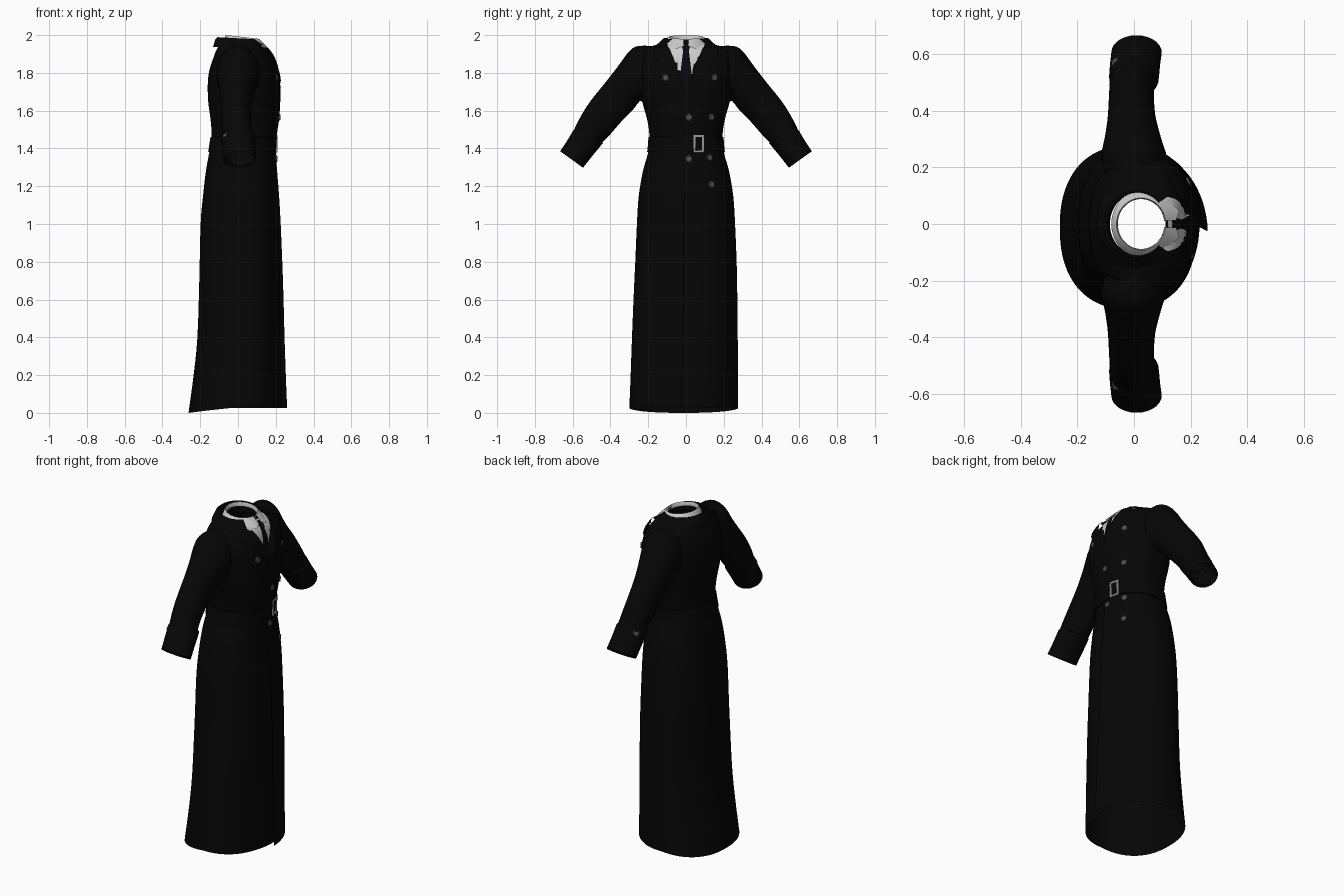
import bpy, bmesh, math
from mathutils import Vector

if "Cube" in bpy.data.objects:
    bpy.data.objects.remove(bpy.data.objects["Cube"])

def mat(name, c):
    m = bpy.data.materials.new(name)
    m.diffuse_color = (*c, 1)
    m.use_nodes = True
    m.node_tree.nodes["Principled BSDF"].inputs["Base Color"].default_value = m.diffuse_color
    return m

BLACK = mat("coat_black", (0.0018, 0.0018, 0.0018))
TIE = mat("tie_black", (0.002, 0.002, 0.004))
SHIRT = mat("shirt_white", (0.60, 0.60, 0.61))
BUTTON = mat("button_grey", (0.09, 0.09, 0.09))
METAL = mat("buckle_metal", (0.36, 0.35, 0.33))

def grid(name, rows, m, closed=False, angle=50):
    """Skin a list of equally long point rows."""
    bm = bmesh.new()
    vs = [[bm.verts.new(p) for p in r] for r in rows]
    n = len(rows[0])
    for a, b in zip(vs, vs[1:]):
        for i in range(n if closed else n - 1):
            j = (i + 1) % n
            bm.faces.new((a[i], a[j], b[j], b[i]))
    bmesh.ops.recalc_face_normals(bm, faces=bm.faces)
    me = bpy.data.meshes.new(name)
    bm.to_mesh(me)
    bm.free()
    me.materials.append(m)
    o = bpy.data.objects.new(name, me)
    bpy.context.collection.objects.link(o)
    bpy.ops.object.select_all(action='DESELECT')
    o.select_set(True)
    bpy.context.view_layer.objects.active = o
    bpy.ops.object.shade_smooth_by_angle(angle=math.radians(angle))
    return o

def resample(rows, k):
    """Catmull-Rom through rows of numbers."""
    out = []
    for i in range(len(rows) - 1):
        p = [rows[max(0, min(len(rows) - 1, i + d))] for d in (-1, 0, 1, 2)]
        for s in range(k):
            t = s / k
            out.append([0.5 * (2*b + (c-a)*t + (2*a-5*b+4*c-d)*t*t + (3*b-a-3*c+d)*t**3)
                        for a, b, c, d in zip(*p)])
    return out + [list(rows[-1])]

# body sections: z, back x, front x, half width
BODY = resample([
    (0.0, -.262, .222, .288), (.2, -.235, .22, .284), (.4, -.215, .218, .28),
    (.7, -.205, .217, .272), (1.0, -.198, .212, .26), (1.15, -.185, .207, .25),
    (1.28, -.17, .2, .228), (1.38, -.152, .195, .2), (1.46, -.14, .2, .193),
    (1.55, -.145, .213, .205), (1.65, -.158, .22, .232), (1.75, -.16, .22, .245),
    (1.82, -.15, .208, .25), (1.88, -.13, .18, .245), (1.92, -.115, .15, .225),
    (1.945, -.1, .125, .17), (1.955, -.085, .115, .12)], 3)
N = 2.3

def section(z):
    for a, b in zip(BODY, BODY[1:]):
        if z <= b[0]:
            t = (z - a[0]) / (b[0] - a[0])
            return [u + (v - u) * t for u, v in zip(a, b)]
    return BODY[-1]

def ring_pt(s, t, off=0):
    z, xb, xf, h = s
    c, sn = math.cos(t), math.sin(t)
    f = lambda v: math.copysign(abs(v) ** (2 / N), v)
    return Vector(((xf + xb) / 2 + ((xf - xb) / 2 + off) * f(c), (h + off) * f(sn), z))

def flap(z):
    return max(0.004, 0.038 - 0.024 * z)

def front_x(y, z):
    _, xb, xf, h = section(z)
    r = min(1, abs(y) / h)
    return (xf + xb) / 2 + (xf - xb) / 2 * (1 - r ** N) ** (1 / N)

def dent(z):
    """Depth of the neck opening behind the lapels."""
    return 0.032 * max(0, 1 - abs(z - 1.82) / 0.1)

# coat body: one sheet whose front edge overlaps itself
rows = []
for s in BODY:
    row = []
    z = s[0]
    for i in range(97):
        t = -0.03 + (2 * math.pi + 0.25) * i / 96
        p = ring_pt(s, t)
        p.x += flap(z) * max(0, 1 - max(t, 0) / 1.0)
        if t > 5.9:
            p.x += flap(z) * .25 * min(1, (t - 5.9) / .38)
        if p.x > 0 and abs(p.y) < (z - 1.70) * .375:
            p.x -= dent(z) + .004
        p.y -= .012 * max(0, 1 - z / .8)
        p.z += .027 * min(1, 1 + math.cos(t)) * max(0, 1 - z / 0.2)
        row.append(p)
    rows.append(row)
grid("coat_body", rows, BLACK)

# belt
rows = []
for z, off in ((1.38, .0), (1.382, .006), (1.42, .007), (1.46, .006), (1.462, .0)):
    rows.append([ring_pt(section(z), 2 * math.pi * i / 64, off) for i in range(64)])
grid("belt", rows, BLACK, True)

# belt buckle: rectangular frame
rows = []
for dw, dx in ((0, 0), (0, .008), (-.01, .008), (-.01, 0), (0, 0)):
    r = []
    for sy, sz in ((-1, -1), (1, -1), (1, 1), (-1, 1)):
        y, z = .068 + sy * (.028 + dw), 1.425 + sz * (.046 + dw)
        r.append((front_x(y, 1.42) + .006 + dx, y, z))
    rows.append(r)
grid("belt_buckle", rows, METAL, True, 30)

# buttons
def button(name, loc, normal):
    n = Vector(normal).normalized()
    u = n.orthogonal().normalized()
    v = n.cross(u)
    rows = [[Vector(loc) + n * h + (u * math.cos(a) + v * math.sin(a)) * r
             for a in (2 * math.pi * i / 14 for i in range(14))]
            for h, r in ((-.006, .017), (.003, .017), (.005, .013), (.004, .009), (.004, .0005))]
    grid(name, rows, BUTTON, True, 35)

for y, z in ((-.107, 1.775), (.15, 1.775), (.015, 1.565), (.135, 1.565),
             (.015, 1.345), (.125, 1.352), (.135, 1.21)):
    e = .01
    n = (1, -(front_x(y + e, z) - front_x(y - e, z)) / (2 * e), 0)
    t = math.asin(min(1, abs(y) / section(z)[3]) ** (N / 2))
    push = flap(z) * (max(0, 1 - t) if y > 0 else 0)
    button("coat_button", (front_x(y, z) + push + .002, y, z), n)

# sleeves: outer y/z, inner y/z, back x, front x
SLEEVE = resample([
    (.15, 1.94, .17, 1.66, -.10, .11), (.25, 1.943, .225, 1.645, -.115, .115),
    (.30, 1.915, .245, 1.65, -.11, .105), (.36, 1.835, .285, 1.60, -.10, .09),
    (.43, 1.745, .34, 1.545, -.092, .075), (.51, 1.645, .405, 1.47, -.088, .07),
    (.565, 1.555, .44, 1.435, -.085, .075), (.62, 1.44, .50, 1.36, -.075, .085)], 3)
CUFF = [(.575, 1.515, .452, 1.44, -.078, .078), (.596, 1.497, .44, 1.428, -.088, .088),
        (.63, 1.44, .492, 1.365, -.085, .092), (.666, 1.385, .545, 1.298, -.08, .098),
        (.655, 1.388, .55, 1.31, -.07, .088), (.60, 1.46, .49, 1.38, -.06, .07)]

def tube(name, secs, side):
    rows = []
    for oy, oz, iy, iz, xb, xf in secs:
        r = []
        for i in range(28):
            a = 2 * math.pi * i / 28
            c, s = math.cos(a), math.sin(a)
            r.append(((xb + xf) / 2 + (xf - xb) / 2 * s,
                      side * ((oy + iy) / 2 + (oy - iy) / 2 * c),
                      (oz + iz) / 2 + (oz - iz) / 2 * c))
        rows.append(r)
    grid(name, rows, BLACK, True)

for side in (1, -1):
    tube("sleeve", SLEEVE, side)
    tube("cuff", CUFF, side)
    button("cuff_button", (-.066, side * .571, 1.472), (-.75, side * .45, .5))

# pieces laid on the chest: z, inner y, outer y
def patch(name, prof, off, m, side=1, cols=8):
    rows = []
    for z, a, b in resample(prof, 4):
        ys = [a + (b - a) * i / cols for i in range(cols + 1)]
        rows.append([(front_x(y, z) + off(z), side * y, z) for y in ys])
    return grid(name, rows, m)

patch("shirt_front", [(1.75, -.018, .018), (1.80, -.046, .046), (1.88, -.072, .072),
                      (1.94, -.095, .095), (1.955, -.10, .10)],
      lambda z: .005 - dent(z), SHIRT, 1, 12)
patch("tie_blade", [(1.725, -.004, .004), (1.765, -.028, .028), (1.80, -.029, .029),
                    (1.87, -.021, .021), (1.93, -.013, .013)],
      lambda z: .011 - dent(z), TIE)
patch("tie_knot", [(1.918, -.014, .014), (1.935, -.02, .02), (1.955, -.025, .025)],
      lambda z: .02, TIE)
for side in (1, -1):
    patch("lapel", [(1.72, 0, .02), (1.78, .03, .085), (1.84, .052, .135),
                    (1.90, .075, .17), (1.935, .09, .165)],
          lambda z: .008 + .02 * max(0, (z - 1.82) / .11), BLACK, side)

# shirt collar: fold, then a leaf ending in two front points
def span(start, n):
    return [start + (2 * math.pi - 2 * start) * i / n for i in range(n + 1)]

def collar_ring(T, cx, rx, ry, z, spread=0, drop=0, dip=0, tip=.42):
    r = []
    for t in T:
        d = min(t, 2 * math.pi - t)
        k = max(0, 1 - abs(d - tip) / .55)
        r.append((cx + rx * math.cos(t) + spread * k, ry * math.sin(t),
                  z - drop * k - dip * (1 + math.cos(t)) / 2))
    return r

T = span(.12, 56)
grid("shirt_collar", [collar_ring(T, .025, .082, .088, 1.975, dip=.02),
                      collar_ring(T, .025, .083, .089, 1.993, dip=.02),
                      collar_ring(T, .025, .087, .092, 2.0, dip=.02),
                      collar_ring(T, .025, .093, .098, 1.994, dip=.02),
                      collar_ring(T, .025, .105, .118, 1.957, .04, .03)], SHIRT)
# dark lining below the collar
grid("neck_lining", [collar_ring(T, .025, .081, .087, 1.935),
                     collar_ring(T, .025, .081, .087, 1.977, dip=.02)], BLACK)

# coat collar: open at the front, with pointed ends
T = span(.72, 48)
grid("coat_collar", [collar_ring(T, .015, .10, .11, 1.945),
                     collar_ring(T, .01, .105, .112, 1.986, dip=.012),
                     collar_ring(T, .005, .112, .118, 1.989, dip=.012),
                     collar_ring(T, .0, .12, .13, 1.978, .015, .0, .012, .8),
                     collar_ring(T, .0, .132, .168, 1.938, .045, -.008, 0, .8)], BLACK)
